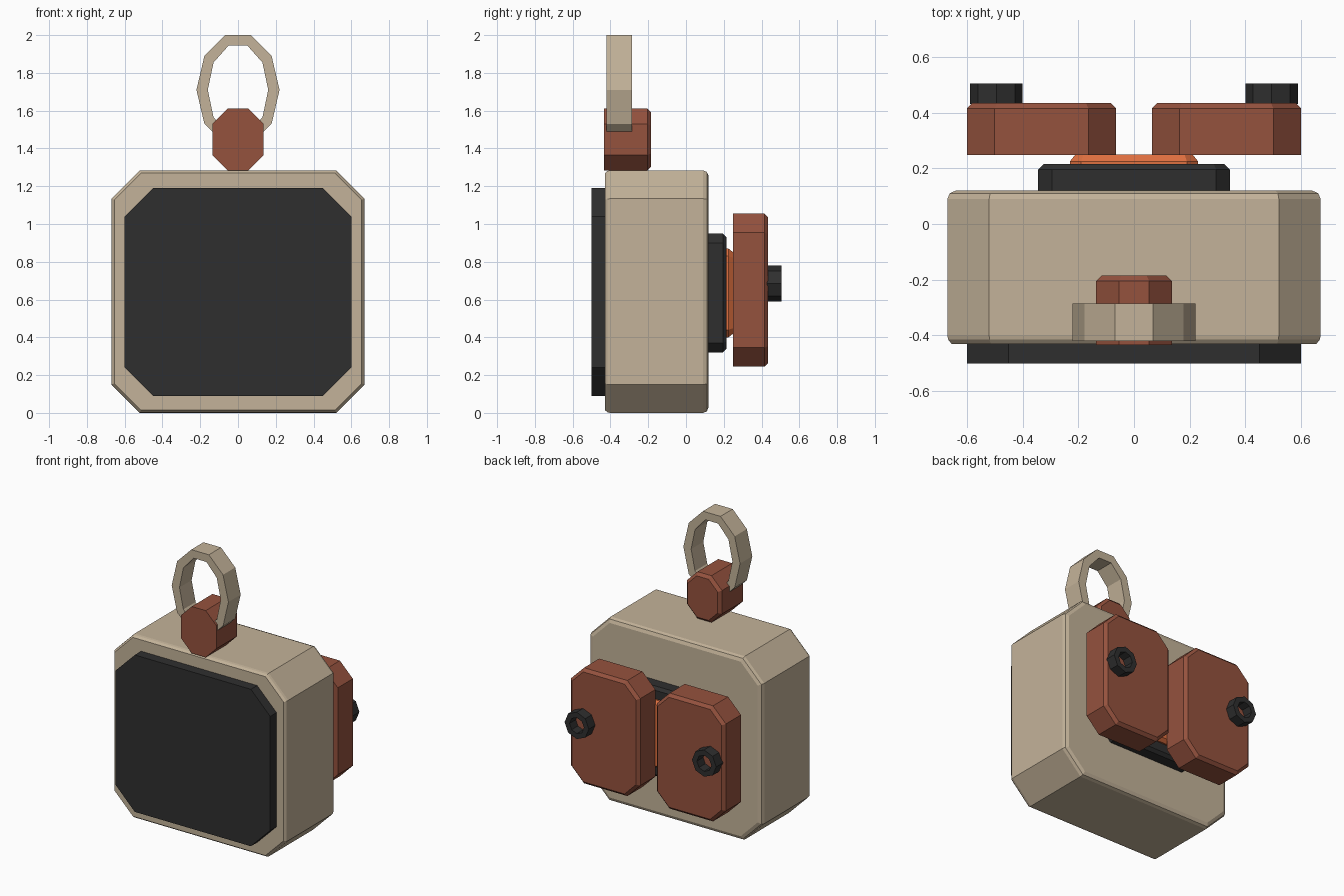
import bpy
import bmesh
from math import cos, sin, tau

old = bpy.data.objects.get("Cube")
if old:
    bpy.data.objects.remove(old, do_unlink=True)


def material(name, rgb):
    m = bpy.data.materials.new(name)
    m.use_nodes = True
    m.diffuse_color = (*rgb, 1)
    m.node_tree.nodes["Principled BSDF"].inputs["Base Color"].default_value = (*rgb, 1)
    return m


TAN = material("tan", (0.55, 0.45, 0.32))
RUST = material("rust red", (0.30, 0.085, 0.048))
DARK = material("charcoal", (0.028, 0.028, 0.028))
ORANGE = material("orange", (0.74, 0.16, 0.05))


def finish(name, bm, mat):
    bmesh.ops.recalc_face_normals(bm, faces=bm.faces)
    me = bpy.data.meshes.new(name)
    bm.to_mesh(me)
    bm.free()
    me.materials.append(mat)
    ob = bpy.data.objects.new(name, me)
    bpy.context.collection.objects.link(ob)
    return ob


def bridge(bm, a, b):
    n = len(a)
    for i in range(n):
        bm.faces.new((a[i], a[(i + 1) % n], b[(i + 1) % n], b[i]))


def chamfered_block(name, mat, centre, half, chamfer, sections):
    """Chamfered rectangle in xz, lofted through (y, inset) sections."""
    bm = bmesh.new()
    loops = []
    for y, inset in sections:
        w, h = half[0] - inset, half[1] - inset
        c = chamfer - 0.586 * inset
        outline = [(w, h - c), (w - c, h), (c - w, h), (-w, h - c),
                   (-w, c - h), (c - w, -h), (w - c, -h), (w, c - h)]
        loops.append([bm.verts.new((centre[0] + x, y, centre[1] + z)) for x, z in outline])
    for a, b in zip(loops, loops[1:]):
        bridge(bm, a, b)
    bm.faces.new(loops[0])
    bm.faces.new(loops[-1])
    return finish(name, bm, mat)


def ring(name, mat, centre, outer, inner, sides, y0, y1):
    """Faceted elliptical ring whose hole runs along y."""
    bm = bmesh.new()
    loops = []
    for (rx, rz), y in ((outer, y0), (outer, y1), (inner, y1), (inner, y0)):
        loops.append([bm.verts.new((centre[0] + rx * cos(tau * i / sides), y,
                                    centre[1] + rz * sin(tau * i / sides)))
                      for i in range(sides)])
    for i in range(4):
        bridge(bm, loops[i], loops[(i + 1) % 4])
    return finish(name, bm, mat)


# Main case and front panel
chamfered_block("case", TAN, (0, 0.642), (0.67, 0.642), 0.15,
                [(-0.43, 0.015), (-0.415, 0.003), (-0.40, 0),
                 (0.09, 0), (0.11, 0.008), (0.12, 0.03)])
chamfered_block("front_panel", DARK, (0, 0.64), (0.6, 0.55), 0.15,
                [(-0.5, 0), (-0.42, 0)])

# Stacked mount on the back
chamfered_block("back_mount", DARK, (0, 0.635), (0.345, 0.315), 0.05,
                [(0.11, 0), (0.195, 0), (0.215, 0.02)])
chamfered_block("mount_pad", ORANGE, (0, 0.635), (0.23, 0.235), 0.04,
                [(0.21, 0), (0.225, 0), (0.25, 0.02)])

# Paired back blocks, each with a small tube
for side, s in (("left", 1), ("right", -1)):
    chamfered_block(side + "_back_block", RUST, (s * 0.332, 0.65), (0.268, 0.405), 0.1,
                    [(0.248, 0), (0.415, 0), (0.435, 0.02)])
    ring(side + "_tube", DARK, (s * 0.494, 0.685), (0.094, 0.094),
         (0.056, 0.056), 8, 0.43, 0.505)

# Top lug and hanging loop
chamfered_block("top_lug", RUST, (0, 1.447), (0.136, 0.164), 0.082,
                [(-0.435, 0), (-0.205, 0), (-0.185, 0.02)])
ring("hanging_loop", TAN, (0, 1.71), (0.22, 0.305), (0.16, 0.247), 10, -0.42, -0.285)
